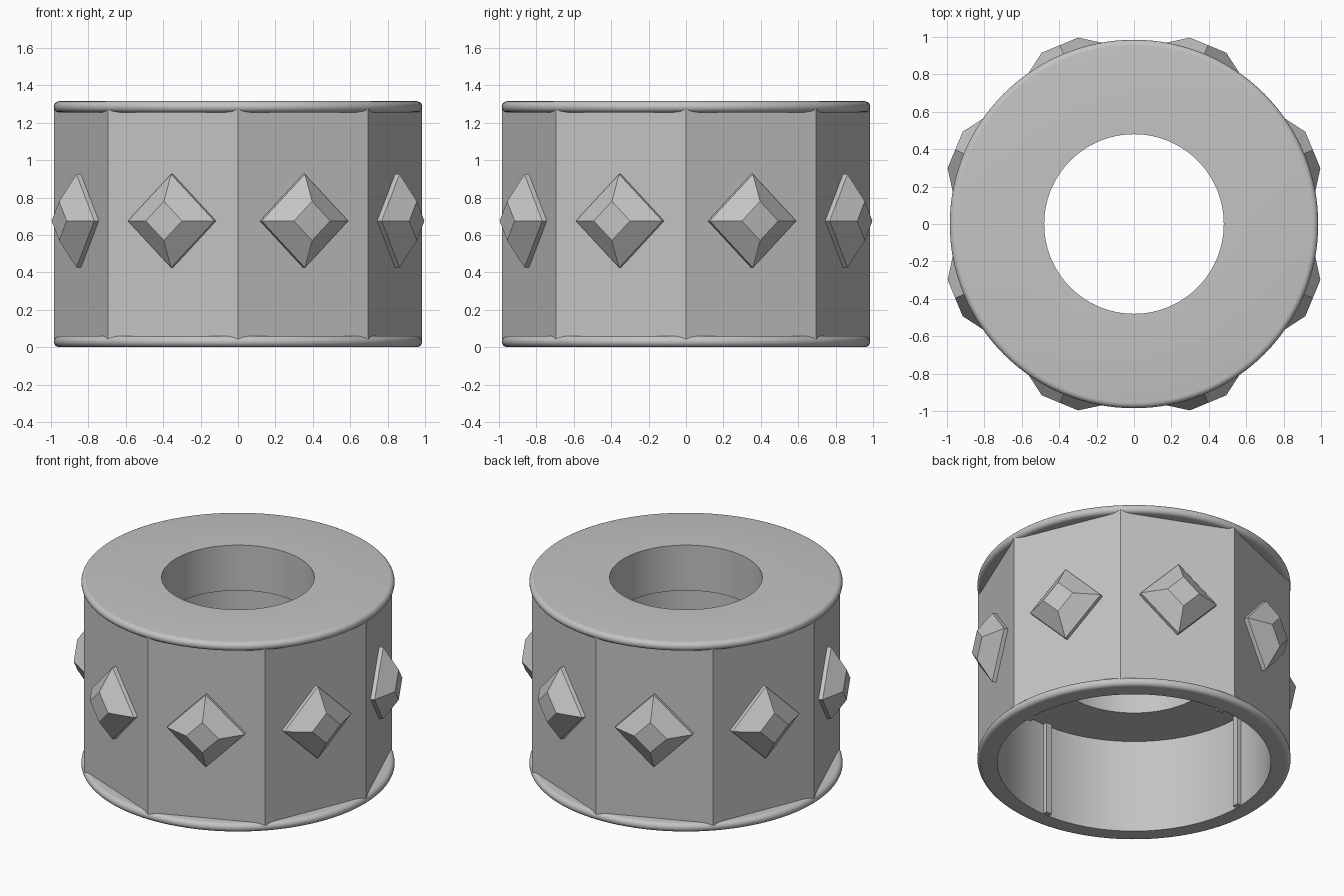
import bpy, bmesh
from math import sin, cos, pi, radians
from mathutils import Matrix, Vector

if "Cube" in bpy.data.objects:
    bpy.data.objects.remove(bpy.data.objects["Cube"])

R, H = 0.985, 1.315           # outer radius and height
RIM = 0.03                    # half thickness of the rounded rims
CAVITY_R, CEILING = 0.86, 0.65
APOTHEM = R * cos(pi / 8)

grey = bpy.data.materials.new("plain_grey")
grey.use_nodes = True
colour = (0.55, 0.55, 0.55, 1)
grey.diffuse_color = colour
grey.node_tree.nodes["Principled BSDF"].inputs["Base Color"].default_value = colour


def finish(name, bm, smooth=False):
    bmesh.ops.recalc_face_normals(bm, faces=bm.faces)
    mesh = bpy.data.meshes.new(name)
    bm.to_mesh(mesh)
    bm.free()
    mesh.materials.append(grey)
    obj = bpy.data.objects.new(name, mesh)
    bpy.context.collection.objects.link(obj)
    if smooth:
        bpy.ops.object.select_all(action='DESELECT')
        obj.select_set(True)
        bpy.context.view_layer.objects.active = obj
        bpy.ops.object.shade_smooth_by_angle(angle=radians(35))
    return obj


def loft(rings):
    """Closed solid through rings of equal point count."""
    bm = bmesh.new()
    loops = [[bm.verts.new(p) for p in ring] for ring in rings]
    n = len(loops[0])
    for a, b in zip(loops, loops[1:]):
        for i in range(n):
            j = (i + 1) % n
            bm.faces.new((a[i], a[j], b[j], b[i]))
    bm.faces.new(loops[0])
    bm.faces.new(loops[-1])
    return bm


def round_edge(z):
    """Half-round rim section, from its lower to its upper side."""
    return [(R - RIM + RIM * cos(a), z + RIM * sin(a))
            for a in (pi * (k / 10 - 0.5) for k in range(11))]


# Turned shell: rims, top plate, stepped bore and open cavity
core = APOTHEM - 0.02
profile = [(CAVITY_R, 0)] + round_edge(RIM) + [(core, 2 * RIM), (core, H - 2 * RIM)]
profile += round_edge(H - RIM)
profile += [(0.48, H), (0.48, 1.0), (0.5, 1.0), (0.5, CEILING), (CAVITY_R, CEILING)]
bm = bmesh.new()
points = [bm.verts.new((r, 0, z)) for r, z in profile]
edges = [bm.edges.new((points[i - 1], points[i])) for i in range(len(points))]
bmesh.ops.spin(bm, geom=points + edges, cent=(0, 0, 0), axis=(0, 0, 1),
               angle=2 * pi, steps=128, use_merge=True)
bmesh.ops.remove_doubles(bm, verts=bm.verts, dist=0.0001)
finish("shell", bm, smooth=True)

# Eight flat outer panels
bm = bmesh.new()
corner = R - 0.001
for i in range(8):
    a, b = i * pi / 4, (i + 1) * pi / 4
    bm.faces.new([bm.verts.new((corner * cos(t), corner * sin(t), z))
                  for t, z in ((a, RIM), (b, RIM), (b, H - RIM), (a, H - RIM))])
bmesh.ops.remove_doubles(bm, verts=bm.verts, dist=0.0001)
finish("octagonal_wall", bm)

# Diamond stud on every panel
def diamond(out, half):
    return [Vector((out, half * cos(k * pi / 2), half * sin(k * pi / 2))) for k in range(4)]


for i in range(8):
    bm = loft([diamond(APOTHEM - 0.02, 0.25), diamond(APOTHEM + 0.025, 0.25),
               diamond(APOTHEM + 0.125, 0.105)])
    stud = finish(f"diamond_stud_{i + 1}", bm)
    stud.matrix_world = (Matrix.Translation((0, 0, 0.675))
                         @ Matrix.Rotation((i + 0.5) * pi / 4, 4, 'Z'))

# Four slim grip ribs inside the cavity
for i in range(4):
    bm = bmesh.new()
    bmesh.ops.create_cube(bm, size=1)
    bmesh.ops.scale(bm, vec=(0.04, 0.045, CEILING), verts=bm.verts)
    bmesh.ops.translate(bm, vec=(CAVITY_R - 0.01, 0, CEILING / 2 + 0.002), verts=bm.verts)
    rib = finish(f"inner_rib_{i + 1}", bm)
    rib.matrix_world = Matrix.Rotation(i * pi / 2, 4, 'Z')
